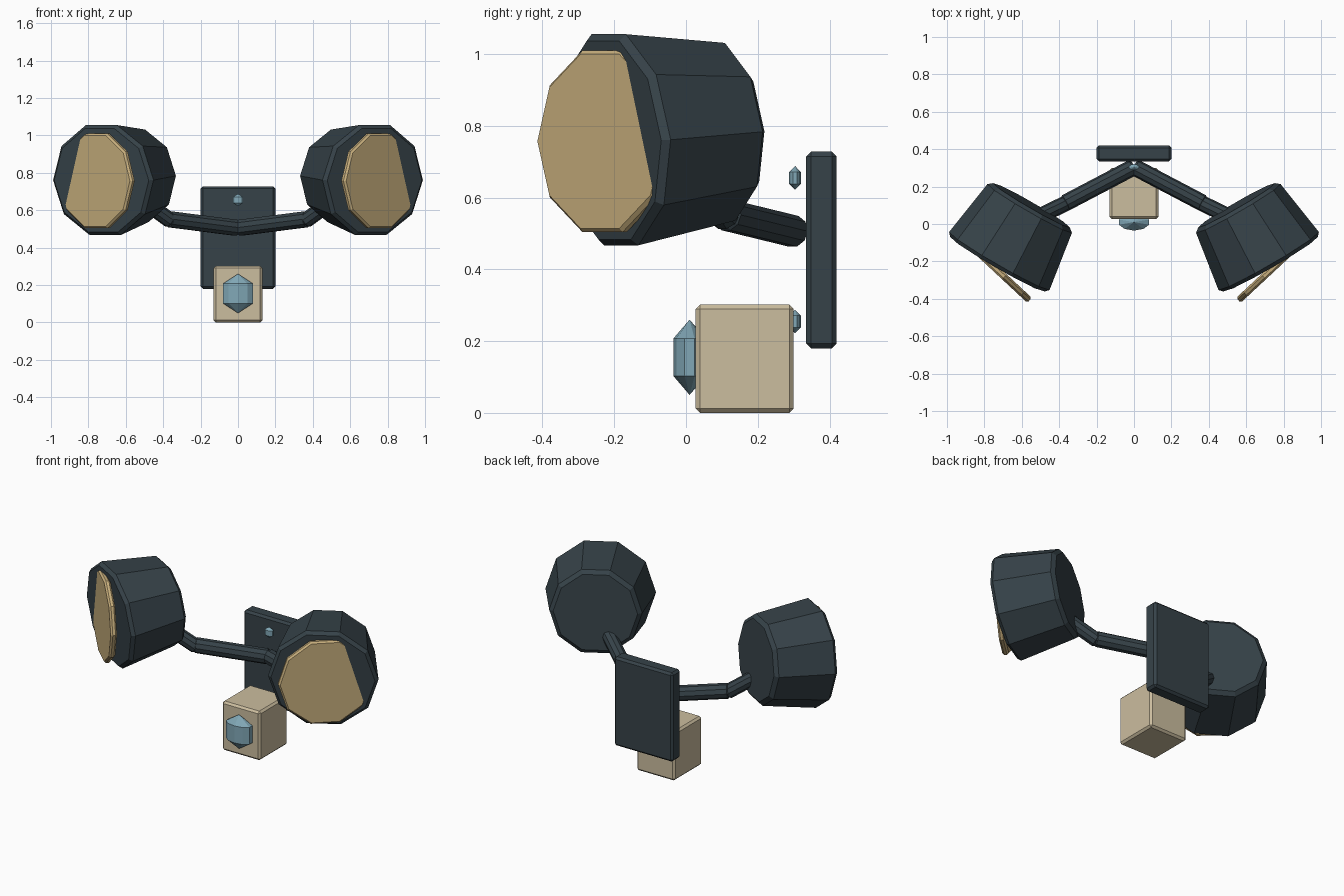
import bpy, bmesh, math
from mathutils import Vector, Matrix

cube = bpy.data.objects.get("Cube")
if cube:
    bpy.data.objects.remove(cube, do_unlink=True)


def material(name, rgb):
    m = bpy.data.materials.new(name)
    m.use_nodes = True
    color = (*rgb, 1)
    m.diffuse_color = color
    m.node_tree.nodes["Principled BSDF"].inputs["Base Color"].default_value = color
    return m


slate = material("dark slate", (0.037, 0.055, 0.066))
beige = material("beige", (0.60, 0.51, 0.345))
tan = material("warm tan", (0.58, 0.43, 0.205))
blue = material("pale blue", (0.22, 0.39, 0.47))


def finish(name, bm, mat, bevel=0):
    mesh = bpy.data.meshes.new(name)
    bm.to_mesh(mesh)
    bm.free()
    mesh.materials.append(mat)
    obj = bpy.data.objects.new(name, mesh)
    bpy.context.collection.objects.link(obj)
    if bevel:
        mod = obj.modifiers.new("edge bevel", "BEVEL")
        mod.width = bevel
        mod.segments = 1
        mod.limit_method = "ANGLE"
        mod.angle_limit = math.radians(50)
    return obj


def box(name, low, high, mat, bevel):
    low, high = Vector(low), Vector(high)
    bm = bmesh.new()
    bmesh.ops.create_cube(bm, size=1, matrix=Matrix.LocRotScale((low + high) / 2, None, high - low))
    return finish(name, bm, mat, bevel)


def faceted_ball(name, center, radii, mat):
    bm = bmesh.new()
    bmesh.ops.create_uvsphere(bm, u_segments=10, v_segments=3, radius=1,
                              matrix=Matrix.LocRotScale(Vector(center), None, Vector(radii)))
    return finish(name, bm, mat)


def prism(name, start, end, r_start, r_end, mat, bevel):
    """Ten-sided tapered prism between two points, flat side up."""
    start, end = Vector(start), Vector(end)
    axis = (end - start).normalized()
    across = axis.cross(Vector((0, 0, 1))).normalized()
    rot = Matrix((across.cross(axis), across, axis)).transposed().to_4x4()
    bm = bmesh.new()
    bmesh.ops.create_cone(bm, cap_ends=True, segments=10, radius1=r_start, radius2=r_end,
                          depth=(end - start).length,
                          matrix=Matrix.Translation((start + end) / 2) @ rot)
    return finish(name, bm, mat, bevel)


# Wall plate and its screws
box("wall_plate", (-0.2, 0.335, 0.18), (0.2, 0.42, 0.728), slate, 0.013)
for label, z in (("upper", 0.655), ("lower", 0.255)):
    faceted_ball(label + "_screw", (0, 0.304, z), (0.031, 0.019, 0.033), blue)

# Sensor housing with faceted lens
box("sensor_box", (-0.13, 0.027, 0), (0.13, 0.3, 0.302), beige, 0.012)
faceted_ball("sensor_lens", (0, 0.01, 0.155), (0.098, 0.052, 0.105), blue)

# Mirrored lamps: arm, neck, head, light panel
for side, s in (("left", 1), ("right", -1)):
    joint = (s * 0.375, 0.108, 0.553)
    prism(side + "_arm", (0, 0.305, 0.505), joint, 0.045, 0.045, slate, 0.012)
    prism(side + "_neck", (s * 0.355, 0.115, 0.54), (s * 0.52, 0.035, 0.66),
          0.042, 0.042, slate, 0.012)
    prism(side + "_lamp_head", (s * 0.548, 0.1, 0.785), (s * 0.73, -0.215, 0.76),
          0.258, 0.313, slate, 0.02)

    # The panel turns outward more than the head and sinks into it
    turn = math.radians(43)
    facing = Vector((s * math.sin(turn), -math.cos(turn), 0))
    front = Vector((s * 0.765, -0.24, 0.757))
    prism(side + "_light_panel", front - facing * 0.036, front, 0.266, 0.266, tan, 0.01)
